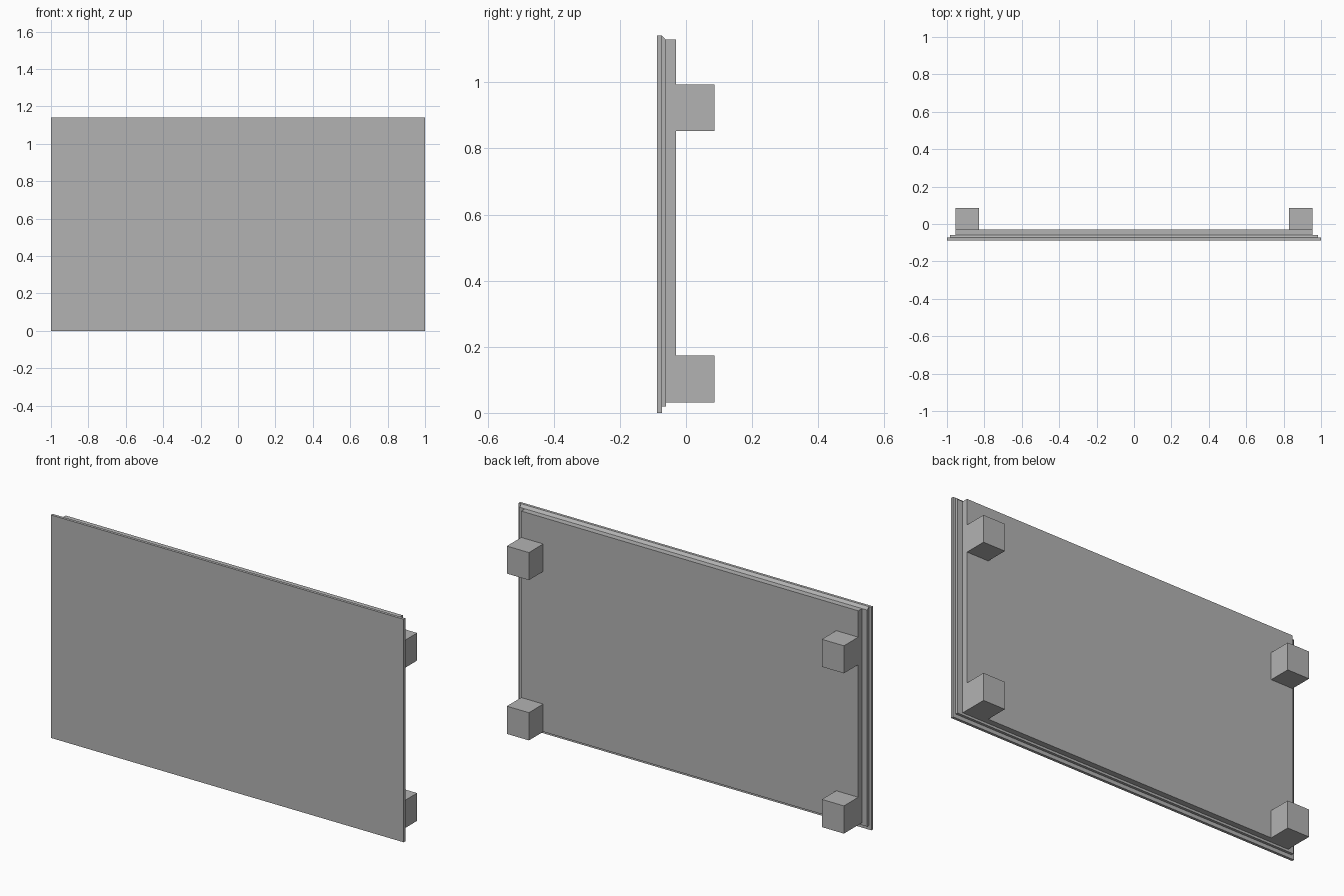
import bpy
import bmesh

cube = bpy.data.objects.get("Cube")
if cube:
    bpy.data.objects.remove(cube, do_unlink=True)

grey = bpy.data.materials.new("plain grey")
grey.use_nodes = True
colour = (0.45, 0.45, 0.45, 1)
grey.diffuse_color = colour
grey.node_tree.nodes["Principled BSDF"].inputs["Base Color"].default_value = colour


def extrude_x(name, profile, x0, x1):
    """Sweep a (y, z) profile from x0 to x1."""
    bm = bmesh.new()
    face = bm.faces.new([bm.verts.new((x0, y, z)) for y, z in profile])
    swept = bmesh.ops.extrude_face_region(bm, geom=[face])
    moved = [v for v in swept["geom"] if isinstance(v, bmesh.types.BMVert)]
    bmesh.ops.translate(bm, verts=moved, vec=(x1 - x0, 0, 0))
    bmesh.ops.recalc_face_normals(bm, faces=bm.faces)
    mesh = bpy.data.meshes.new(name)
    bm.to_mesh(mesh)
    bm.free()
    mesh.materials.append(grey)
    obj = bpy.data.objects.new(name, mesh)
    bpy.context.collection.objects.link(obj)
    return obj


def box(name, x0, x1, y0, y1, z0, z1):
    return extrude_x(name, [(y0, z0), (y1, z0), (y1, z1), (y0, z1)], x0, x1)


front, step, board, back, rear = -0.087, -0.073, -0.06, -0.03, 0.086
top, board_top = 1.142, 1.129

# Thin face panel
box("front_panel", -1, 1, front, step, 0, top)

# Smaller middle layer with a sloping top edge
extrude_x("middle_layer",
          [(step, 0.02), (board, 0.02), (board, board_top), (step, top)],
          -0.985, 0.985)

# Backing board
box("backing_board", -0.955, 0.955, board, back, 0.032, board_top)

# Four mounting blocks
for side, x0, x1 in (("left", 0.83, 0.955), ("right", -0.955, -0.83)):
    for level, z0, z1 in (("lower", 0.032, 0.174), ("upper", 0.853, 0.994)):
        box(f"{level}_{side}_block", x0, x1, back, rear, z0, z1)
